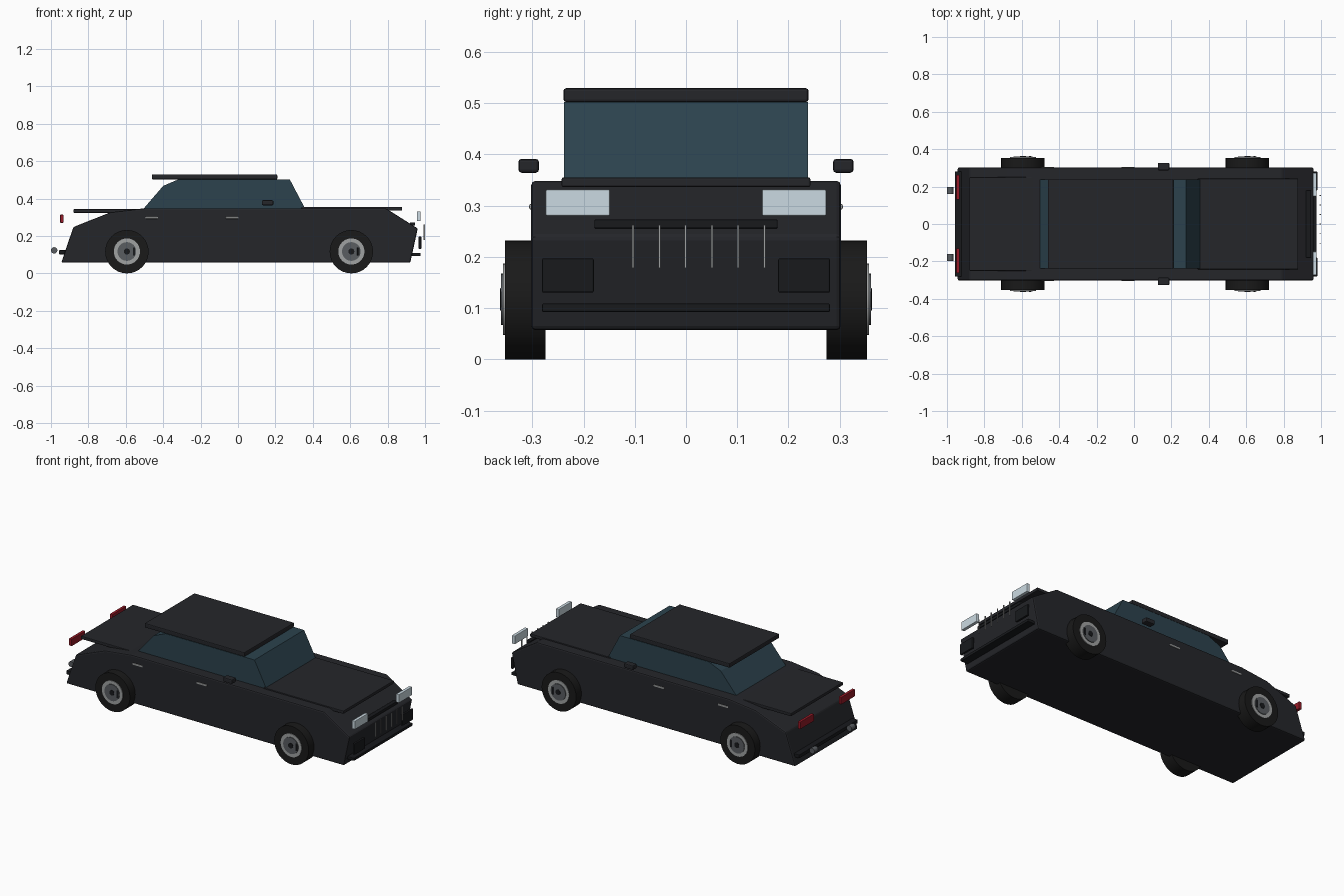
import bpy, bmesh
from math import pi, radians

if "Cube" in bpy.data.objects:
    bpy.data.objects.remove(bpy.data.objects["Cube"])


def material(name, r, g, b):
    m = bpy.data.materials.new(name)
    m.diffuse_color = (r, g, b, 1)
    m.use_nodes = True
    m.node_tree.nodes["Principled BSDF"].inputs["Base Color"].default_value = m.diffuse_color
    return m


PAINT = material("dark_paint", 0.018, 0.019, 0.023)
TRIM = material("black_trim", 0.009, 0.010, 0.012)
RUBBER = material("rubber", 0.010, 0.010, 0.010)
GLASS = material("tinted_glass", 0.025, 0.055, 0.075)
LAMP = material("clear_lamp", 0.60, 0.70, 0.76)
RED = material("red_lamp", 0.30, 0.01, 0.02)
SILVER = material("silver", 0.35, 0.36, 0.36)
STEEL = material("dark_steel", 0.10, 0.11, 0.12)


def bevel(ob, width, segments=2):
    if width:
        m = ob.modifiers.new("bevel", "BEVEL")
        m.width, m.segments, m.limit_method = width, segments, "ANGLE"
        m.angle_limit = radians(30)


def box(name, x, y, z, mat, round_=0.003):
    """Box given as (min, max) on each axis."""
    bpy.ops.mesh.primitive_cube_add(size=1)
    ob = bpy.context.object
    ob.name = name
    for v in ob.data.vertices:
        v.co = [(a + b) / 2 + c * (b - a) for (a, b), c in zip((x, y, z), v.co)]
    ob.data.materials.append(mat)
    bevel(ob, round_)
    return ob


def pair(name, x, y, z, mat, round_=0.003):
    """Box on both sides of the car."""
    box(name + "_left", x, y, z, mat, round_)
    box(name + "_right", x, (-y[1], -y[0]), z, mat, round_)


def extrude_profile(name, points, half, mat, round_=0.0):
    """Side profile in xz, extruded across the car."""
    bm = bmesh.new()
    face = bm.faces.new([bm.verts.new((x, -half, z)) for x, z in points])
    ext = bmesh.ops.extrude_face_region(bm, geom=[face])["geom"]
    moved = [v for v in ext if isinstance(v, bmesh.types.BMVert)]
    bmesh.ops.translate(bm, verts=moved, vec=(0, 2 * half, 0))
    bmesh.ops.recalc_face_normals(bm, faces=bm.faces)
    me = bpy.data.meshes.new(name)
    bm.to_mesh(me)
    bm.free()
    me.materials.append(mat)
    ob = bpy.data.objects.new(name, me)
    bpy.context.collection.objects.link(ob)
    bevel(ob, round_)
    return ob


def disc(name, x, z, r, y0, y1, mat, round_=0.0):
    """Cylinder lying along y."""
    bpy.ops.mesh.primitive_cylinder_add(
        vertices=32, radius=r, depth=abs(y1 - y0),
        location=(x, (y0 + y1) / 2, z), rotation=(pi / 2, 0, 0))
    ob = bpy.context.object
    ob.name = name
    ob.data.materials.append(mat)
    bpy.ops.object.shade_smooth_by_angle(angle=radians(30))
    bevel(ob, round_)
    return ob


# Body shell and cabin
extrude_profile("body", [(-0.945, 0.057), (-0.88, 0.248), (-0.68, 0.327),
                         (-0.50, 0.348), (0.79, 0.348), (0.961, 0.24),
                         (0.921, 0.057)], 0.302, PAINT, 0.008)
extrude_profile("cabin_glass", [(-0.51, 0.34), (-0.40, 0.468), (-0.32, 0.502),
                                (0.277, 0.502), (0.362, 0.34)], 0.238, GLASS)

# Roof, bonnet and boot panels
box("roof", (-0.46, 0.21), (-0.239, 0.239), (0.502, 0.529), PAINT, 0.005)
box("bonnet", (0.34, 0.878), (-0.243, 0.243), (0.336, 0.355), PAINT, 0.004)
box("boot_lid", (-0.88, -0.48), (-0.25, 0.25), (0.324, 0.343), PAINT, 0.004)

# Front end
pair("headlight", (0.957, 0.977), (0.148, 0.274), (0.28, 0.331), LAMP)
pair("front_vent", (0.966, 0.98), (0.18, 0.281), (0.13, 0.197), TRIM)
box("grille_bar", (0.92, 0.946), (-0.179, 0.179), (0.255, 0.273), TRIM)
box("front_bumper_strip", (0.92, 0.976), (-0.281, 0.281), (0.092, 0.109), TRIM)
for i in range(6):
    y = -0.103 + i * 0.0512
    box(f"grille_slat_{i + 1}", (0.993, 0.999), (y - 0.002, y + 0.002),
        (0.178, 0.262), SILVER, 0)

# Rear end
pair("tail_light", (-0.951, -0.933), (0.13, 0.262), (0.27, 0.314), RED)
box("rear_bumper_strip", (-0.957, -0.90), (-0.281, 0.281), (0.102, 0.124), TRIM)

# Mirrors and door handles
pair("mirror", (0.127, 0.189), (0.287, 0.327), (0.364, 0.391), PAINT, 0.006)
pair("front_handle", (-0.066, 0.004), (0.298, 0.306), (0.292, 0.303), SILVER)
pair("rear_handle", (-0.495, -0.428), (0.298, 0.306), (0.292, 0.303), SILVER)

for s, side in ((1, "left"), (-1, "right")):
    disc("exhaust_" + side, -0.983, 0.123, 0.017, s * 0.16, s * 0.197, STEEL)
    # Wheels
    for x, end in ((0.606, "front"), (-0.594, "rear")):
        tag = f"_{end}_{side}"
        disc("tyre" + tag, x, 0.116, 0.116, s * 0.274, s * 0.353, RUBBER)
        disc("rim" + tag, x, 0.117, 0.070, s * 0.34, s * 0.357, SILVER)
        disc("rim_face" + tag, x, 0.117, 0.050, s * 0.34, s * 0.361, STEEL)
        disc("hub" + tag, x, 0.117, 0.016, s * 0.34, s * 0.363, TRIM)
        box("caliper" + tag, (x + 0.031, x + 0.045),
            tuple(sorted((s * 0.34, s * 0.363))), (0.094, 0.140), TRIM)
